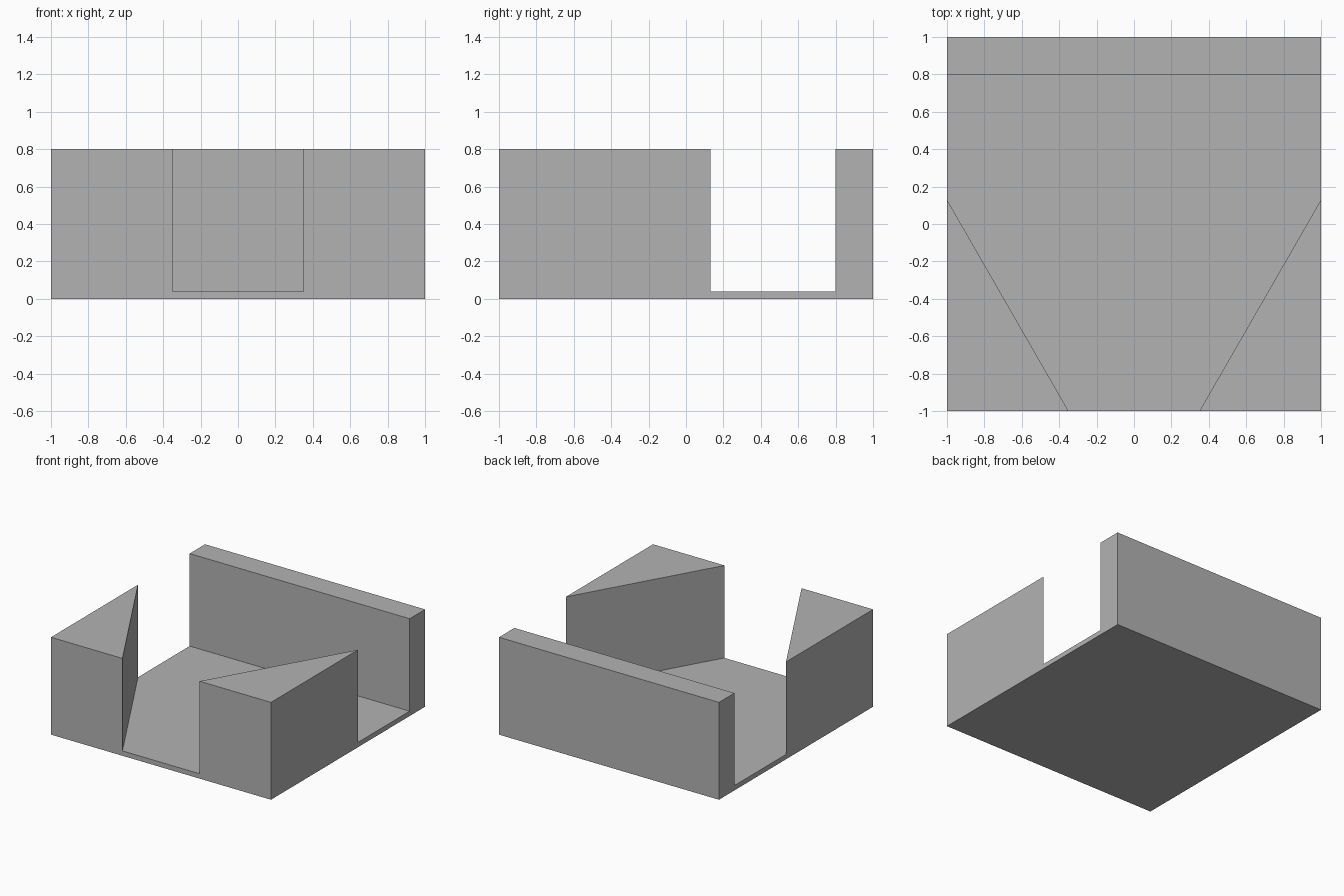
import bpy
import bmesh
from math import radians
from mathutils import Matrix, Vector

cube = bpy.data.objects.get("Cube")
if cube:
    bpy.data.objects.remove(cube, do_unlink=True)

FLOOR, HEIGHT = 0.04, 0.8
BACK_Y = 0.8                  # inner face of the back wall
SIDE_Y, FRONT_X = 0.13, 0.35  # ends of the slanted corner faces

grey = bpy.data.materials.new("plain grey")
grey.use_nodes = True
grey.diffuse_color = (0.45, 0.45, 0.45, 1)
grey.node_tree.nodes["Principled BSDF"].inputs["Base Color"].default_value = grey.diffuse_color

# Floor plate
bm = bmesh.new()
bmesh.ops.create_cube(bm, size=1, matrix=Matrix.Translation((0, 0, FLOOR / 2))
                      @ Matrix.Diagonal((2, 2, FLOOR, 1)))

# Footprints of the back wall and both front corner blocks, cut into the plate
cuts = [(Vector((0, BACK_Y, 0)), Vector((0, 1, 0)))]
for side in (-1, 1):
    cuts.append((Vector((side, SIDE_Y, 0)),
                 Vector((side * (1 + SIDE_Y), FRONT_X - 1, 0)).normalized()))
for point, normal in cuts:
    bmesh.ops.bisect_plane(bm, geom=bm.verts[:] + bm.edges[:] + bm.faces[:],
                           dist=1e-5, plane_co=point, plane_no=normal)

# Raise the wall and blocks from those footprints
bm.normal_update()
raised = [f for f in bm.faces if f.normal.z > 0.9 and
          any((f.calc_center_median() - p).dot(n) > 0 for p, n in cuts)]
result = bmesh.ops.extrude_face_region(bm, geom=raised)
top = [g for g in result["geom"] if isinstance(g, bmesh.types.BMVert)]
bmesh.ops.translate(bm, verts=top, vec=(0, 0, HEIGHT - FLOOR))

# Merge flat faces into clean panels
bmesh.ops.dissolve_limit(bm, angle_limit=radians(1), verts=bm.verts[:], edges=bm.edges[:])
bmesh.ops.recalc_face_normals(bm, faces=bm.faces[:])

mesh = bpy.data.meshes.new("floor_with_walls")
bm.to_mesh(mesh)
bm.free()
mesh.materials.append(grey)
bpy.context.collection.objects.link(bpy.data.objects.new("floor_with_walls", mesh))
